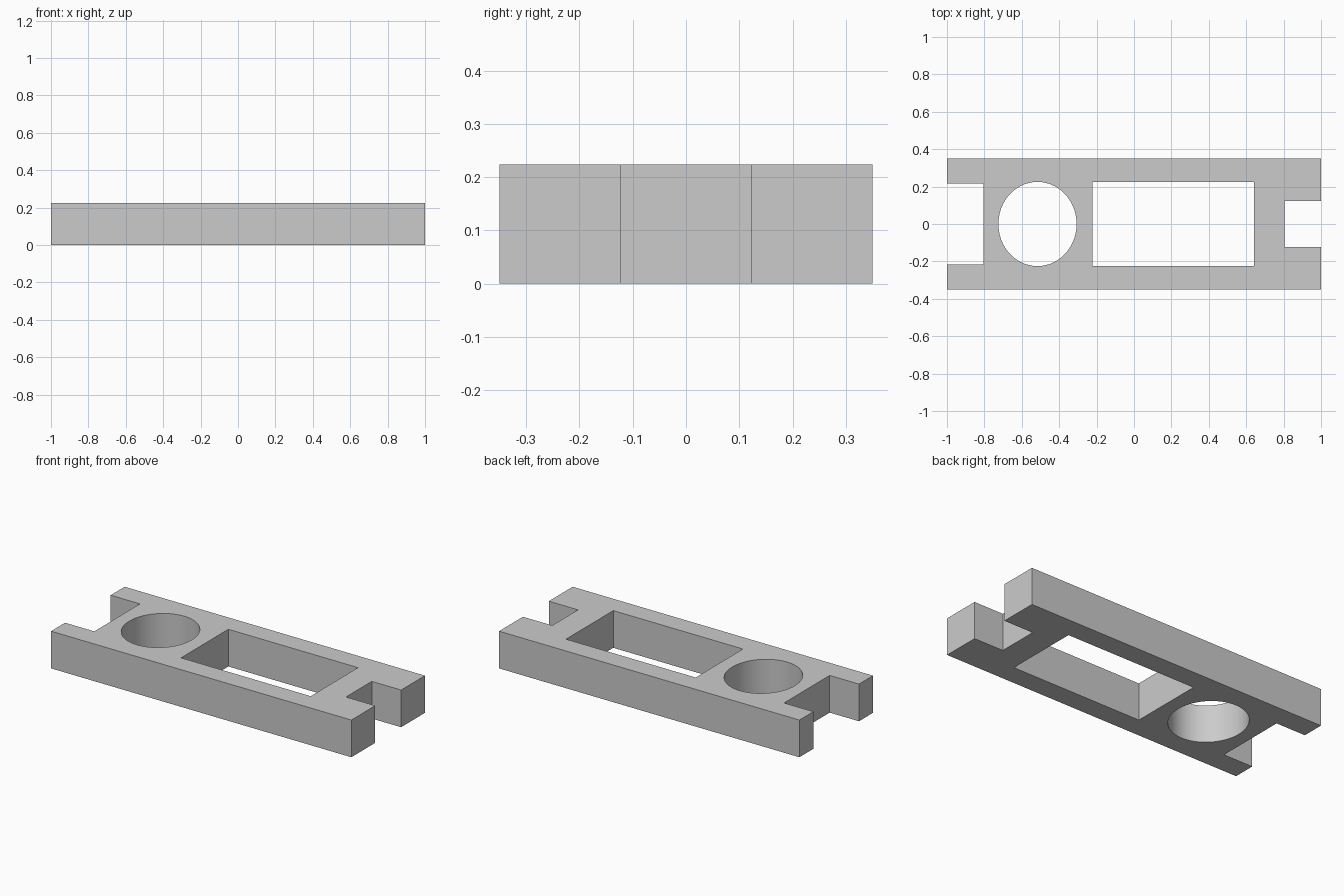
import bpy
from math import radians

default = bpy.data.objects.get("Cube")
if default:
    bpy.data.objects.remove(default, do_unlink=True)

LENGTH, WIDTH, HEIGHT = 2.0, 0.7, 0.224
OVER = 0.1  # how far cutters reach past the outside

grey = bpy.data.materials.new("plain grey")
grey.use_nodes = True
colour = (0.6, 0.6, 0.6, 1)
grey.diffuse_color = colour
grey.node_tree.nodes["Principled BSDF"].inputs["Base Color"].default_value = colour


def finish(name, size):
    obj = bpy.context.object
    obj.name = name
    obj.scale = size
    bpy.ops.object.transform_apply(location=False, rotation=False, scale=True)
    obj.data.materials.append(grey)
    return obj


def box(name, x0, x1, width, height):
    bpy.ops.mesh.primitive_cube_add(size=1, location=((x0 + x1) / 2, 0, HEIGHT / 2))
    return finish(name, (x1 - x0, width, height))


def oval(name, x, rx, ry, height):
    bpy.ops.mesh.primitive_cylinder_add(vertices=96, radius=1, depth=1,
                                        location=(x, 0, HEIGHT / 2))
    return finish(name, (rx, ry, height))


# Solid bar
plate = box("slotted_plate", -LENGTH / 2, LENGTH / 2, WIDTH, HEIGHT)

# Openings: end notches, oval hole and long window
tall = HEIGHT + 2 * OVER
cutters = [
    box("wide_notch_cutter", -LENGTH / 2 - OVER, -0.805, 0.434, tall),
    box("narrow_notch_cutter", 0.805, LENGTH / 2 + OVER, 0.246, tall),
    box("window_cutter", -0.222, 0.642, 0.45, tall),
    oval("oval_hole_cutter", -0.516, 0.209, 0.225, tall),
]

bpy.ops.object.select_all(action="DESELECT")
bpy.context.view_layer.objects.active = plate
plate.select_set(True)
for cutter in cutters:
    cutter.hide_render = True
    cut = plate.modifiers.new(cutter.name, "BOOLEAN")
    cut.operation = "DIFFERENCE"
    cut.solver = "EXACT"
    cut.object = cutter
    bpy.ops.object.modifier_apply(modifier=cut.name)
    bpy.data.objects.remove(cutter, do_unlink=True)

# Smooth hole wall, crisp edges elsewhere
bpy.ops.object.shade_smooth_by_angle(angle=radians(30))
